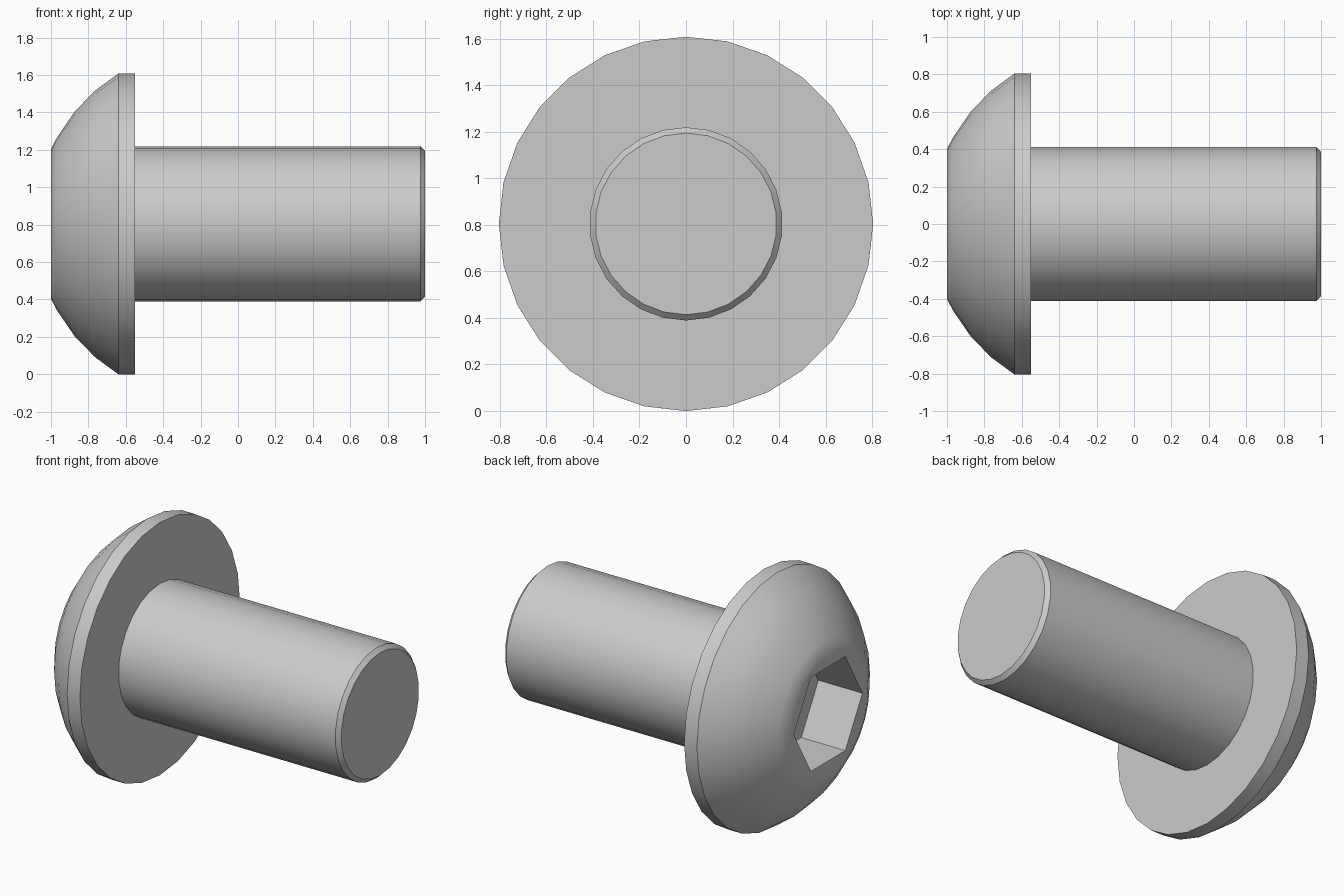
import bpy, bmesh
from math import sin, cos, pi, radians

if "Cube" in bpy.data.objects:
    bpy.data.objects.remove(bpy.data.objects["Cube"])

AXIS_Z = 0.804
bm = bmesh.new()


def ring(x, r, n, phase=0.0):
    """Closed loop of n vertices around the bolt axis."""
    vs = []
    for i in range(n):
        a = phase + 2 * pi * i / n
        vs.append(bm.verts.new((x, r * sin(a), AXIS_Z + r * cos(a))))
    return vs


def skin(rings):
    """Quads between neighbouring loops of equal count."""
    for a, b in zip(rings, rings[1:]):
        n = len(a)
        for i in range(n):
            j = (i + 1) % n
            bm.faces.new((a[i], a[j], b[j], b[i]))


def annulus(a, b):
    """Flat face between two loops of different count."""
    edges = [bm.edges.get((l[i - 1], l[i])) for l in (a, b) for i in range(len(l))]
    bmesh.ops.triangle_fill(bm, edges=edges, use_beauty=True)


# Domed head: circular arc followed by a short straight rim
dome_c, dome_r = -0.145, 0.944
head = [ring(dome_c - dome_r * cos(radians(t)), dome_r * sin(radians(t)), 28)
        for t in (25.1, 29.3, 39.6, 49.0, 58.4)]
head.append(ring(-0.55, 0.804, 28))
skin(head)

# Shank with chamfered tip
shank = [ring(-0.55, 0.415, 26), ring(0.975, 0.415, 26), ring(1.0, 0.39, 26)]
skin(shank)
bm.faces.new(shank[-1])

# Hex socket
socket = [ring(-1.0, 0.345, 6, pi / 2), ring(-0.69, 0.345, 6, pi / 2)]
for v in head[0]:
    v.co.x = -1.0
skin(socket)
bm.faces.new(socket[-1])

# Flat faces around the socket and under the head
annulus(head[0], socket[0])
annulus(head[-1], shank[0])

bmesh.ops.recalc_face_normals(bm, faces=bm.faces[:])
mesh = bpy.data.meshes.new("button_head_bolt")
bm.to_mesh(mesh)
bm.free()
bolt = bpy.data.objects.new("button_head_bolt", mesh)
bpy.context.collection.objects.link(bolt)
bpy.context.view_layer.objects.active = bolt
bolt.select_set(True)
bpy.ops.object.shade_smooth_by_angle(angle=radians(30))
